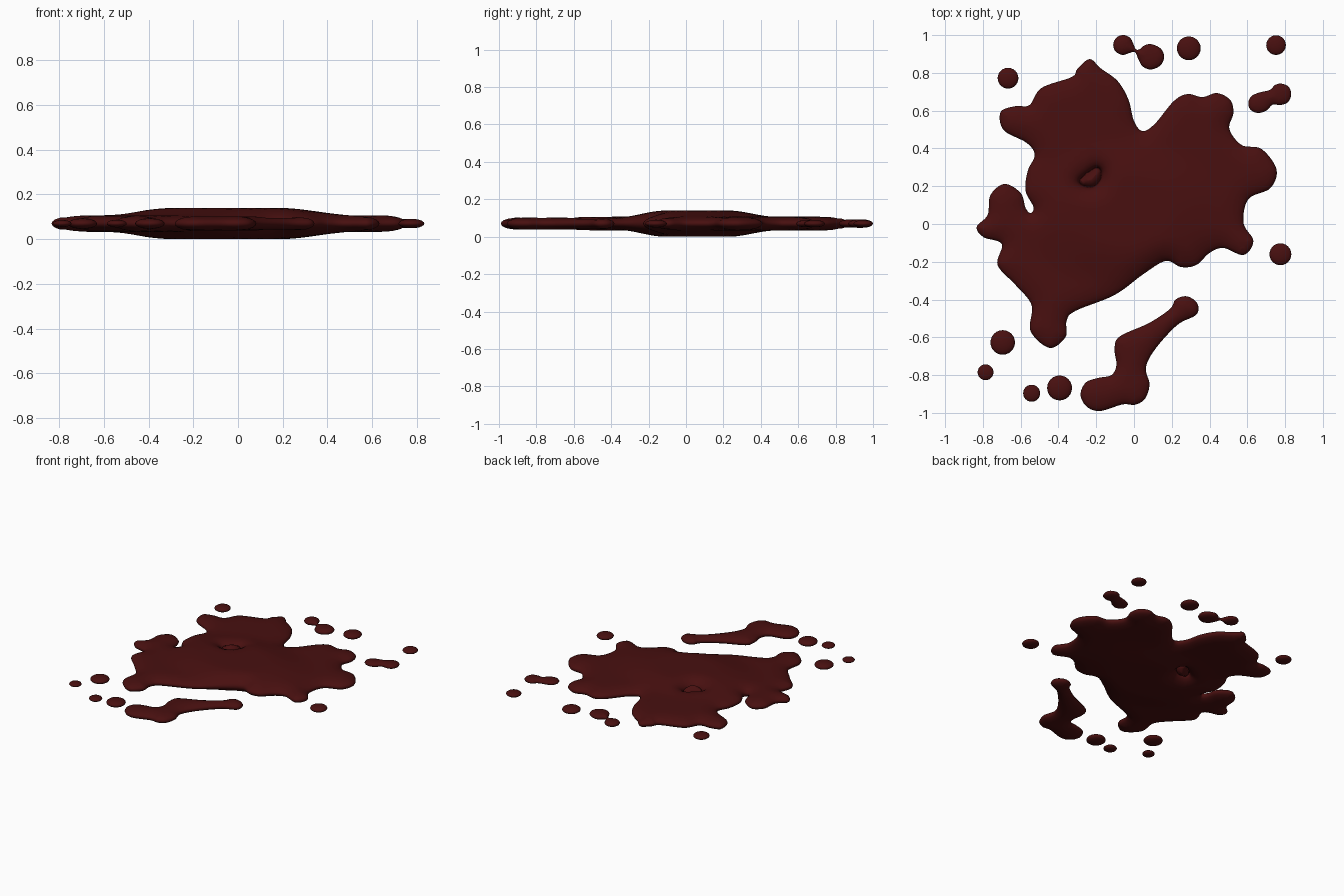
import bpy, math
from mathutils import Vector, kdtree, geometry

if "Cube" in bpy.data.objects:
    bpy.data.objects.remove(bpy.data.objects["Cube"])

MID = 0.07  # mid height of the whole spill

red = bpy.data.materials.new("dark red")
red.diffuse_color = (0.065, 0.005, 0.005, 1)
red.use_nodes = True
red.node_tree.nodes["Principled BSDF"].inputs["Base Color"].default_value = red.diffuse_color


def smooth_loop(pts, n=8):
    """Closed Catmull-Rom curve through a few outline points."""
    p = [Vector(q) for q in pts]
    out = []
    for i in range(len(p)):
        a, b, c, d = (p[(i + k) % len(p)] for k in (-1, 0, 1, 2))
        for s in range(n):
            t = s / n
            out.append(0.5 * (2 * b + (c - a) * t + (2 * a - 5 * b + 4 * c - d) * t * t
                              + (3 * b - a - 3 * c + d) * t ** 3))
    return out


def finish(name, verts, faces):
    me = bpy.data.meshes.new(name)
    me.from_pydata(verts, [], faces)
    me.materials.append(red)
    me.polygons.foreach_set("use_smooth", [True] * len(me.polygons))
    ob = bpy.data.objects.new(name, me)
    bpy.context.collection.objects.link(ob)
    return ob


def pool(name, outlines, thickness, rim, step=0.03):
    """Flat pool with a rounded rim, mirrored above and below its mid plane."""
    loops = [smooth_loop(o) for o in outlines]
    border = [p for lp in loops for p in lp]
    kd = kdtree.KDTree(len(border))
    for i, p in enumerate(border):
        kd.insert((p.x, p.y, 0), i)
    kd.balance()
    dist = lambda x, y: kd.find((x, y, 0))[2]

    pts, edges = list(border), []
    start = 0
    for lp in loops:
        n = len(lp)
        edges += [(start + i, start + (i + 1) % n) for i in range(n)]
        start += n
        # rows of points following the rim
        for i in range(n):
            t = (lp[(i + 1) % n] - lp[i - 1]).normalized()
            for off in (0.005, 0.016, 0.036):
                for s in (-1, 1):
                    q = lp[i] + Vector((-t.y, t.x)) * off * s
                    if dist(q.x, q.y) > off * 0.9:
                        pts.append(q)
    # grid points further inside
    lo = [min(p[k] for p in border) for k in (0, 1)]
    hi = [max(p[k] for p in border) for k in (0, 1)]
    for i in range(int((hi[0] - lo[0]) / step) + 1):
        for j in range(int((hi[1] - lo[1]) / step) + 1):
            q = Vector((lo[0] + i * step, lo[1] + j * step))
            if dist(q.x, q.y) > 0.055:
                pts.append(q)
    v2, _, tris, *_ = geometry.delaunay_2d_cdt(pts, edges, [], 4, 1e-5)

    verts, top, low = [], {}, {}
    for i in sorted({k for f in tris for k in f}):
        x, y = v2[i]
        d = dist(x, y)
        u = min(d / rim, 1)
        h = thickness(x, y) * math.sqrt(1 - (1 - u) ** 2)
        top[i] = low[i] = len(verts)
        verts.append((x, y, MID + h))
        if d > 1e-4:
            low[i] = len(verts)
            verts.append((x, y, MID - h))
    faces = [[top[k] for k in f] for f in tris]
    faces += [[low[k] for k in reversed(f)] for f in tris
              if any(low[k] != top[k] for k in f)]
    return finish(name, verts, faces)


def drop(name, x, y, r, h, seg=24, rings=10):
    """Flattened round drop."""
    verts = [(x, y, MID - h)]
    for i in range(1, rings):
        a = -math.pi / 2 + math.pi * i / rings
        verts += [(x + r * math.cos(a) * math.cos(2 * math.pi * j / seg),
                   y + r * math.cos(a) * math.sin(2 * math.pi * j / seg),
                   MID + h * math.sin(a)) for j in range(seg)]
    verts.append((x, y, MID + h))
    last = len(verts) - 1
    faces = []
    for j in range(seg):
        k = (j + 1) % seg
        faces.append((0, 1 + k, 1 + j))
        for i in range(rings - 2):
            a = 1 + i * seg
            faces.append((a + j, a + k, a + seg + k, a + seg + j))
        faces.append((last - seg + j, last - seg + k, last))
    return finish(name, verts, faces)


def main_thickness(x, y):
    """Thin lobes swelling to a thick middle."""
    e = math.hypot((x + 0.05) / 0.58, (y - 0.06) / 0.42)
    t = max(0, min(1, (1 - e) / 0.6))
    return 0.037 + 0.033 * t * t * (3 - 2 * t)


# main pool with its small gap
main = [(-.30, .82), (-.235, .873), (-.177, .825), (-.087, .757), (-.03, .66), (0, .545),
        (.045, .492), (.11, .53), (.21, .65), (.283, .688), (.362, .672), (.44, .693),
        (.51, .656), (.526, .587), (.505, .503), (.57, .418), (.675, .397), (.754, .29),
        (.722, .19), (.606, .132), (.58, .005), (.632, -.09), (.58, -.164), (.474, -.127),
        (.40, -.153), (.33, -.217), (.25, -.228), (.167, -.196), (.05, -.265), (-.103, -.376),
        (-.31, -.46), (-.357, -.513), (-.362, -.598), (-.447, -.656), (-.548, -.566),
        (-.542, -.43), (-.627, -.323), (-.722, -.217), (-.70, -.106), (-.796, -.07),
        (-.833, -.016), (-.775, .048), (-.76, .153), (-.685, .212), (-.60, .164),
        (-.574, .085), (-.548, .058), (-.532, .09), (-.574, .175), (-.563, .28),
        (-.526, .365), (-.569, .43), (-.69, .497), (-.706, .593), (-.627, .624),
        (-.553, .63), (-.49, .72), (-.33, .778)]
gap = [(-.29, .23), (-.25, .27), (-.20, .30), (-.172, .28), (-.177, .233), (-.214, .196),
       (-.267, .20)]
pool("main_pool", [main, gap], main_thickness, 0.12)

# long streak at the front
streak = [(.28, -.383), (.335, -.42), (.33, -.48), (.23, -.534), (.114, -.66), (.063, -.76),
          (.082, -.85), (.058, -.925), (.005, -.957), (-.06, -.955), (-.18, -.99),
          (-.25, -.967), (-.283, -.905), (-.256, -.84), (-.19, -.815), (-.12, -.80),
          (-.093, -.746), (-.103, -.66), (-.075, -.595), (.08, -.524), (.19, -.45),
          (.22, -.40)]
pool("front_streak", [streak], lambda x, y: 0.032, 0.09, 0.025)

# joined drops
pool("right_double_drop",
     [[(.605, .64), (.62, .675), (.66, .695), (.72, .71), (.745, .735), (.78, .743),
       (.82, .725), (.832, .685), (.815, .645), (.775, .63), (.735, .632), (.70, .60),
       (.655, .588), (.617, .605)]], lambda x, y: 0.021, 0.06)
pool("back_double_drop",
     [[(-.11, .95), (-.093, .987), (-.055, 1.0), (-.02, .985), (-.002, .95), (.01, .925),
       (.03, .925), (.055, .945), (.09, .952), (.14, .93), (.16, .885), (.14, .84),
       (.09, .818), (.045, .835), (.022, .875), (.005, .91), (-.025, .905), (-.06, .895),
       (-.097, .913)]], lambda x, y: 0.023, 0.06)

# single drops: x, y, radius, half height
for name, x, y, r, h in (
        ("back_left_drop", -.667, .772, .055, .02),
        ("back_drop", .29, .93, .063, .023),
        ("back_right_drop", .752, .947, .052, .019),
        ("right_drop", .775, -.16, .058, .021),
        ("left_front_drop", -.695, -.627, .065, .024),
        ("left_small_drop", -.786, -.785, .042, .016),
        ("front_small_drop", -.542, -.896, .045, .017),
        ("front_drop", -.394, -.868, .066, .024)):
    drop(name, x, y, r, h)
